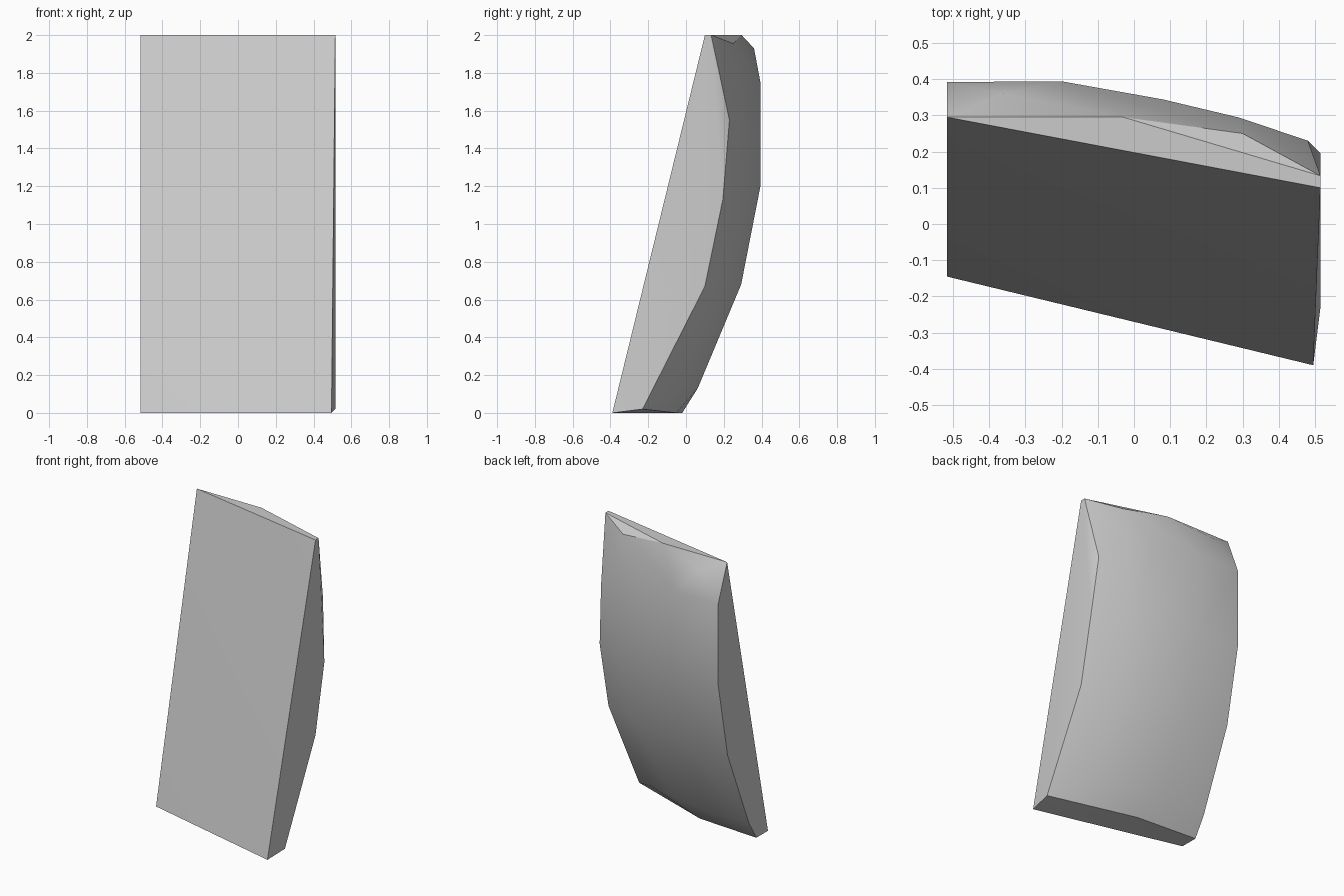
import bpy, bmesh, math

cube = bpy.data.objects.get("Cube")
if cube:
    bpy.data.objects.remove(cube, do_unlink=True)

# Single stone colour
stone = bpy.data.materials.new("stone_grey")
stone.use_nodes = True
GREY = (0.6, 0.6, 0.6, 1)
stone.diffuse_color = GREY
stone.node_tree.nodes["Principled BSDF"].inputs["Base Color"].default_value = GREY

LEFT, RIGHT = -0.517, 0.515

# Flat leaning front: four corners
front = [(LEFT, 0.295, 2), (RIGHT, 0.10, 2), (LEFT, -0.145, 0), (0.495, -0.39, 0)]

# Chipped top rim
rim = [(-0.36, 0.36, 1.93), (-0.03, 0.295, 2), (0.30, 0.25, 1.955), (RIGHT, 0.133, 2)]

# Bowed back: one (y, z) profile swept across the width, receding to one side
profile = [(0.392, 1.75), (0.392, 1.2), (0.29, 0.68), (0.06, 0.13)]
recede = [(LEFT, 0), (-0.2, 0.002), (0.08, -0.048), (0.29, -0.098)]
back = [(x, y + d, z) for x, d in recede for y, z in profile]

# Edge of the back along the thin side, and the bottom rim
back += [(RIGHT, y, z) for y, z in [(0.195, 1.13), (0.10, 0.67), (-0.23, 0.02)]]
back += [(0.48, 0.23, 1.55), (LEFT, -0.02, 0), (-0.07, -0.05, 0)]

# Wrap the corner points into one convex block
bm = bmesh.new()
for p in front + rim + back:
    bm.verts.new(p)
hull = bmesh.ops.convex_hull(bm, input=bm.verts)
loose = {v for v in hull["geom_interior"] + hull["geom_unused"]
         if isinstance(v, bmesh.types.BMVert) and not v.link_faces}
bmesh.ops.delete(bm, geom=list(loose), context="VERTS")
bmesh.ops.dissolve_limit(bm, angle_limit=math.radians(0.5), verts=bm.verts, edges=bm.edges)
bmesh.ops.recalc_face_normals(bm, faces=bm.faces)

mesh = bpy.data.meshes.new("curved_block")
bm.to_mesh(mesh)
bm.free()
mesh.materials.append(stone)
block = bpy.data.objects.new("curved_block", mesh)
bpy.context.collection.objects.link(block)

# Soft curved back, crisp outer edges
bpy.context.view_layer.objects.active = block
block.select_set(True)
bpy.ops.object.shade_smooth_by_angle(angle=math.radians(30))
